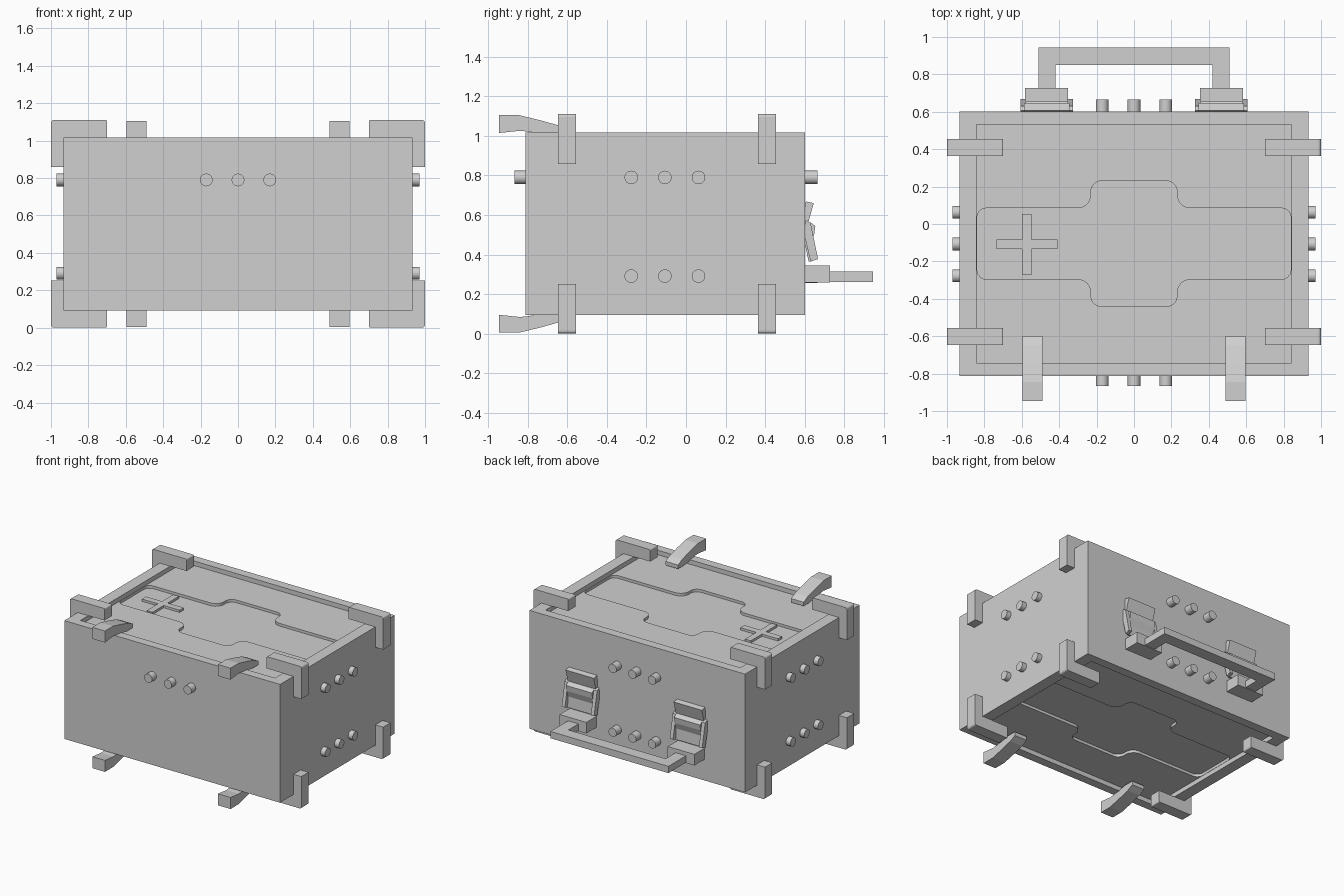
import bpy, bmesh, math
from mathutils import Vector, Matrix

if "Cube" in bpy.data.objects:
    bpy.data.objects.remove(bpy.data.objects["Cube"], do_unlink=True)

GREY = (0.63, 0.63, 0.63, 1)
metal = bpy.data.materials.new("plain_grey")
metal.use_nodes = True
metal.diffuse_color = GREY
metal.node_tree.nodes["Principled BSDF"].inputs["Base Color"].default_value = GREY

H = 1.11            # overall height, used to flip parts to the underside
TOP, BOT = 1.017, 0.093


def finish(name, bm, smooth=False):
    bmesh.ops.recalc_face_normals(bm, faces=bm.faces)
    me = bpy.data.meshes.new(name)
    bm.to_mesh(me)
    bm.free()
    me.materials.append(metal)
    ob = bpy.data.objects.new(name, me)
    bpy.context.collection.objects.link(ob)
    if smooth:
        bpy.ops.object.select_all(action="DESELECT")
        ob.select_set(True)
        bpy.context.view_layer.objects.active = ob
        bpy.ops.object.shade_smooth_by_angle(angle=math.radians(35))
    return ob


def prism(name, pts, plane, lo, hi):
    """Extrude a 2D outline drawn on a plane along the remaining axis."""
    place = {"XY": lambda a, b, c: (a, b, c),
             "XZ": lambda a, b, c: (a, c, b),
             "YZ": lambda a, b, c: (c, a, b)}[plane]
    bm = bmesh.new()
    rings = [[bm.verts.new(place(a, b, c)) for a, b in pts] for c in (lo, hi)]
    bm.faces.new(rings[0])
    bm.faces.new(rings[1])
    n = len(pts)
    for i in range(n):
        j = (i + 1) % n
        bm.faces.new((rings[0][i], rings[0][j], rings[1][j], rings[1][i]))
    return finish(name, bm)


def box(name, x, y, z):
    return prism(name, [(x[0], y[0]), (x[1], y[0]), (x[1], y[1]), (x[0], y[1])], "XY", *z)


def cylinder(name, centre, axis, radius, length):
    bm = bmesh.new()
    turn = Vector((0, 0, 1)).rotation_difference(Vector(axis)).to_matrix().to_4x4()
    bmesh.ops.create_cone(bm, cap_ends=True, segments=24, radius1=radius, radius2=radius,
                          depth=length, matrix=Matrix.Translation(centre) @ turn)
    return finish(name, bm, smooth=True)


def fillet(corners, steps=6):
    """Round right-angled corners given as (x, y, radius)."""
    out = []
    for i, (x, y, r) in enumerate(corners):
        p = Vector((x, y))
        if r == 0:
            out.append(tuple(p))
            continue
        a = (Vector(corners[i - 1][:2]) - p).normalized()
        b = (Vector(corners[(i + 1) % len(corners)][:2]) - p).normalized()
        for k in range(steps + 1):
            t = math.pi / 2 * k / steps
            out.append(tuple(p + r * (a + b) - r * (a * math.sin(t) + b * math.cos(t))))
    return out


# Case body with a stepped recess in the lid and the base
body = box("case_body", (-0.932, 0.932), (-0.812, 0.602), (BOT, TOP))
quarter = [(0.839, 0.19, 0.05), (0.23, 0.19, 0.07), (0.23, 0.335, 0.055)]
half = quarter + [(-x, y, r) for x, y, r in reversed(quarter)]
outline = half + [(-x, -y, r) for x, y, r in half]
band = [(x, y - 0.105) for x, y in fillet(outline)]
PANEL, GROOVE = 0.035, 0.056
cutters = []
for side, flip in (("top", False), ("bottom", True)):
    def span(lo, hi):
        return (H - hi, H - lo) if flip else (lo, hi)
    cutters.append(box(side + "_panel_cutter", (-0.841, 0.841), (-0.744, 0.532),
                       span(TOP - PANEL, TOP + 0.1)))
    cutters.append(prism(side + "_band_cutter", band, "XY", *span(TOP - GROOVE, TOP - 0.02)))
for c in cutters:
    c.hide_render = True
    mod = body.modifiers.new(c.name, "BOOLEAN")
    mod.operation, mod.solver, mod.object = "DIFFERENCE", "EXACT", c
bpy.context.view_layer.update()
graph = bpy.context.evaluated_depsgraph_get()
carved = bpy.data.meshes.new_from_object(body.evaluated_get(graph))
body.modifiers.clear()
body.data = carved
for c in cutters:
    bpy.data.objects.remove(c, do_unlink=True)

# Raised cross on the lid
cx, cy, arm, w = -0.573, -0.109, 0.163, 0.025
cross = []
for dx, dy in ((1, 0), (0, 1), (-1, 0), (0, -1)):
    for s, t in ((arm, -w), (arm, w), (w, w)):
        cross.append((cx + dx * s - dy * t, cy + dy * s + dx * t))
prism("lid_cross", cross, "XY", TOP - GROOVE - 0.01, TOP - GROOVE + 0.018)

# Corner brackets and front prongs, mirrored left/right and top/bottom
bracket = fillet([(1.0, 0.858, 0), (1.0, H, 0.015), (0.7, H, 0.008),
                  (0.7, TOP, 0), (0.93, TOP, 0), (0.93, 0.858, 0)], 3)
prong = [(-0.945, 1.105), (-0.845, 1.105), (-0.74, 1.08), (-0.65, 1.055), (-0.6, 1.03),
         (-0.6, 1.0), (-0.68, 1.0), (-0.8, 1.022), (-0.84, 1.026), (-0.945, 1.015)]
for sx, side in ((1, "left"), (-1, "right")):
    for flip, level in ((False, "upper"), (True, "lower")):
        def zf(z):
            return H - z if flip else z
        for y, end in ((-0.602, "front"), (0.409, "back")):
            prism(f"{level}_{end}_{side}_bracket", [(sx * x, zf(z)) for x, z in bracket],
                  "XZ", y - 0.045, y + 0.045)
        prism(f"{level}_{side}_prong", [(y, zf(z)) for y, z in prong],
              "YZ", *sorted((sx * 0.488, sx * 0.597)))

# Round studs in rows of three
for i in (-1, 0, 1):
    cylinder("front_stud", (0.17 * i, -0.827, 0.79), (0, 1, 0), 0.034, 0.08)
    for z in (0.79, 0.291):
        cylinder("back_stud", (0.17 * i, 0.625, z), (0, 1, 0), 0.034, 0.08)
        for sx in (1, -1):
            cylinder("side_stud", (sx * 0.93, -0.107 + 0.17 * i, z), (1, 0, 0), 0.034, 0.08)

# Carrying handle
u = [(0.51, 0.72), (0.51, 0.945), (-0.51, 0.945), (-0.51, 0.72),
     (-0.42, 0.72), (-0.42, 0.851), (0.42, 0.851), (0.42, 0.72)]
prism("handle", u, "XY", 0.262, 0.315)

# Handle mounts and latches
flap = [(0.606, 0.668), (0.646, 0.66), (0.618, 0.56), (0.598, 0.53), (0.598, 0.6)]
lever = [(0.598, 0.57), (0.63, 0.562), (0.654, 0.545), (0.648, 0.5), (0.63, 0.45),
         (0.634, 0.365), (0.62, 0.365), (0.598, 0.47)]
rail = [(0.598, 0.52), (0.606, 0.575), (0.63, 0.56), (0.668, 0.377), (0.63, 0.365), (0.598, 0.5)]
for sx, side in ((1, "left"), (-1, "right")):
    x = sx * 0.467
    box(side + "_handle_mount", (x - 0.115, x + 0.115), (0.6, 0.728), (0.258, 0.345))
    prism(side + "_latch_flap", flap, "YZ", x - 0.122, x + 0.122)
    prism(side + "_latch_lever", lever, "YZ", x - 0.112, x + 0.112)
    for s in (1, -1):
        prism(side + "_latch_rail", rail, "YZ", *sorted((x + s * 0.112, x + s * 0.14)))
